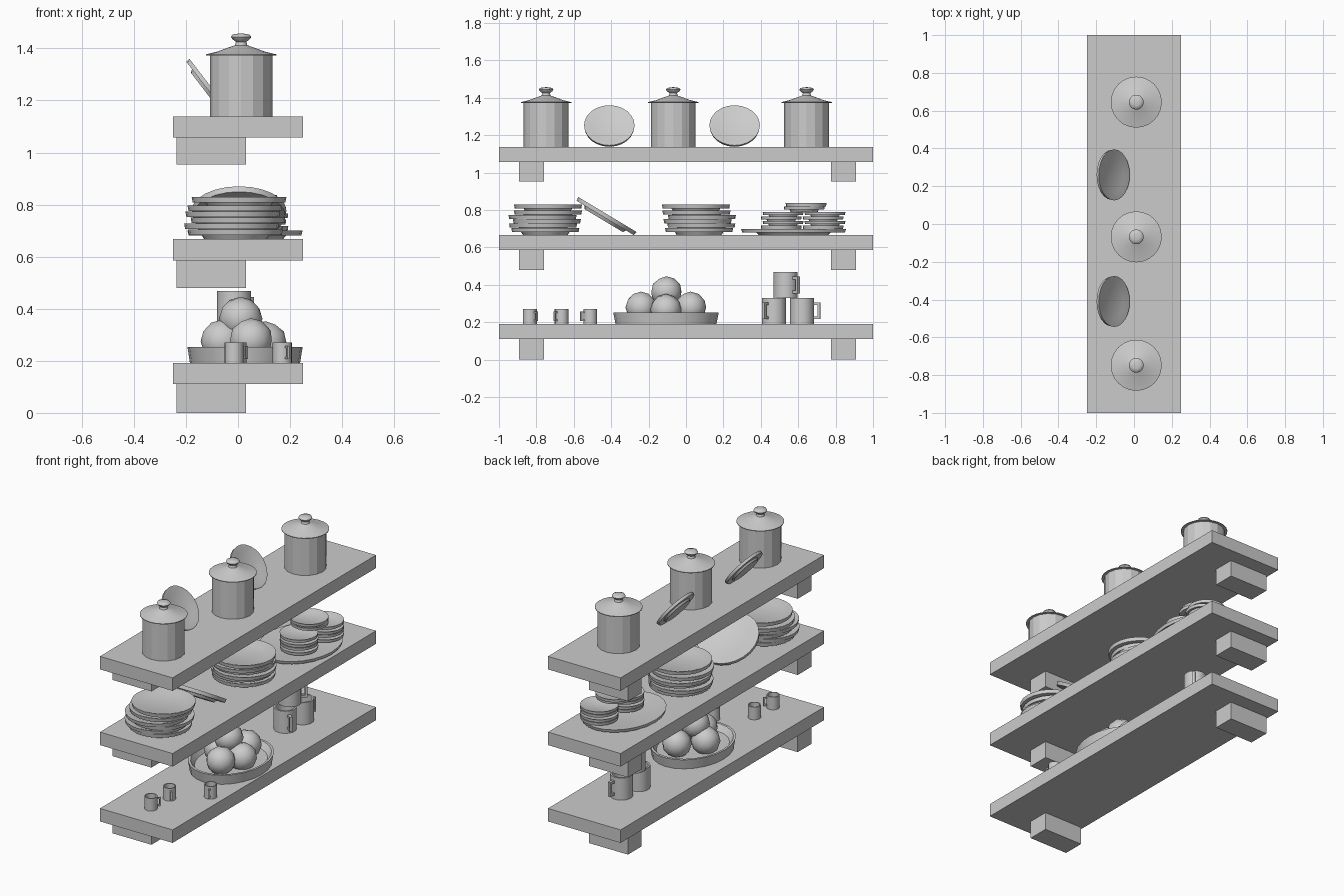
import bpy, bmesh
from math import radians, cos, sin, pi
from mathutils import Matrix

if "Cube" in bpy.data.objects:
    bpy.data.objects.remove(bpy.data.objects["Cube"])


def finish(name, bm, loc=(0, 0, 0), rot=(0, 0, 0), scale=(1, 1, 1), smooth=None):
    bmesh.ops.recalc_face_normals(bm, faces=bm.faces)
    me = bpy.data.meshes.new(name)
    bm.to_mesh(me)
    bm.free()
    ob = bpy.data.objects.new(name, me)
    bpy.context.collection.objects.link(ob)
    ob.location, ob.rotation_euler, ob.scale = loc, rot, scale
    if smooth:
        bpy.ops.object.select_all(action='DESELECT')
        ob.select_set(True)
        bpy.context.view_layer.objects.active = ob
        bpy.ops.object.shade_smooth_by_angle(angle=radians(smooth))
    return ob


def add_box(bm, x0, x1, y0, y1, z0, z1):
    m = Matrix.Translation(((x0 + x1) / 2, (y0 + y1) / 2, (z0 + z1) / 2))
    bmesh.ops.create_cube(bm, size=1, matrix=m @ Matrix.Diagonal((x1 - x0, y1 - y0, z1 - z0, 1)))


def box(name, *dims):
    bm = bmesh.new()
    add_box(bm, *dims)
    finish(name, bm)


def add_lathe(bm, profile, n):
    """Revolve (radius, z) points; a zero radius closes to a pole."""
    rings = []
    for r, z in profile:
        if r == 0:
            rings.append([bm.verts.new((0, 0, z))] * n)
        else:
            rings.append([bm.verts.new((r * cos(2 * pi * k / n), r * sin(2 * pi * k / n), z))
                          for k in range(n)])
    for a, b in zip(rings, rings[1:]):
        for k in range(n):
            j = (k + 1) % n
            bm.faces.new(dict.fromkeys((a[k], a[j], b[j], b[k])))


def lathe(name, profile, n=24, smooth=35, **kw):
    bm = bmesh.new()
    add_lathe(bm, profile, n)
    return finish(name, bm, smooth=smooth, **kw)


PLATE = [(0, 0), (.12, 0), (.13, .016), (.178, .016), (.182, .038), (.174, .038), (.13, .023), (0, .021)]
CANISTER = [(0, 0), (.12, 0), (.12, .237), (0, .237)]
LID = [(0, .235), (.135, .235), (.135, .239), (.09, .25), (.05, .265), (.024, .274), (.02, .287),
       (.034, .298), (.039, .306), (.034, .314), (.018, .318), (0, .319)]
MUG = [(0, 0), (.065, 0), (.065, .138), (.054, .138), (.054, .012), (0, .012)]
BOWL = [(0, 0), (.27, 0), (.282, .058), (.266, .058), (.24, .025), (0, .015)]


def plate(name, x, y, z, s=1, sz=None, rot=(0, 0, 0)):
    lathe(name, PLATE, loc=(x, y, z), rot=rot, scale=(s, s, sz or s))


def mug(name, x, y, z, angle, s=1):
    bm = bmesh.new()
    add_lathe(bm, MUG, 16)
    add_box(bm, .06, .1, -.009, .009, .1, .115)
    add_box(bm, .06, .1, -.009, .009, .025, .04)
    add_box(bm, .085, .1, -.009, .009, .04, .1)
    finish(name, bm, loc=(x, y, z), rot=(0, 0, radians(angle)), scale=(s,) * 3, smooth=35)


# shelves and brackets
LOW, MID, TOP = .192, .667, 1.138
for label, z, base in (("lower", LOW, 0), ("middle", MID, .48), ("upper", TOP, .954)):
    box(label + "_shelf", -.25, .25, -1, 1, z - .081, z)
    for side, y in (("front", -.827), ("back", .842)):
        box(f"{label}_{side}_bracket", -.237, .03, y - .067, y + .067, base, z - .081)

# lidded canisters
for i, y in enumerate((-.748, -.068, .645)):
    lathe(f"canister_{i}", CANISTER, n=16, smooth=20, loc=(.012, y, TOP))
    lathe(f"canister_lid_{i}", LID, loc=(.012, y, TOP), smooth=50)

# leaning plates on the upper shelf
for i, y in enumerate((-.41, .26)):
    plate(f"upper_leaning_plate_{i}", -.127, y, 1.236, .742, rot=(0, radians(52.5), 0))

# dinner plate stacks
shifts = [(-.01, .0), (-.025, .012), (0, -.008), (-.02, .015), (-.012, -.014)]
for s, (y, f) in enumerate(((-.752, 1), (.07, -1))):
    for i, (dx, dy) in enumerate(shifts):
        plate(f"stack_{s}_plate_{i}", dx, y - dy * f, MID + i * .023)
    plate(f"stack_{s}_top_plate", .004, y + (.014 if s == 0 else -.017), .792)

# plate leaning on the front stack
plate("middle_leaning_plate", .004, -.44, .744, rot=(radians(-31), 0, 0))

# oval platter with small plates
lathe("platter", PLATE, loc=(.027, .575, MID), scale=(1.214, 1.545, .87))
for s, (x, y, z, count) in enumerate(((.06, .514, .687, 4), (.08, .738, .687, 4), (.045, .637, .79, 2))):
    for i in range(count):
        plate(f"small_stack_{s}_plate_{i}", x + .004 * (-1) ** i, y - .005 * (-1) ** i,
              z + i * .0245 * (.7 if s == 2 else 1), .6, .8)

# oval bowl of fruit
lathe("fruit_bowl", BOWL, loc=(.027, -.107, LOW), scale=(.784, 1, 1.05))
for i, p in enumerate(((.05, -.24, .28), (.105, -.107, .268), (.045, .025, .28),
                       (-.06, -.107, .275), (.01, -.105, .362))):
    bm = bmesh.new()
    bmesh.ops.create_icosphere(bm, subdivisions=2, radius=.084)
    finish(f"fruit_{i}", bm, loc=p, rot=(0, 0, i * .7), smooth=60)

# large and small mugs
mug("large_mug_0", -.005, .471, LOW, -35)
mug("large_mug_1", .01, .62, LOW, 80)
mug("large_mug_2", -.015, .532, LOW + .138, 45)
mug("small_mug_0", -.015, -.835, LOW, 45, .57)
mug("small_mug_1", -.005, -.665, LOW, -45, .57)
mug("small_mug_2", .17, -.512, LOW, -65, .57)
